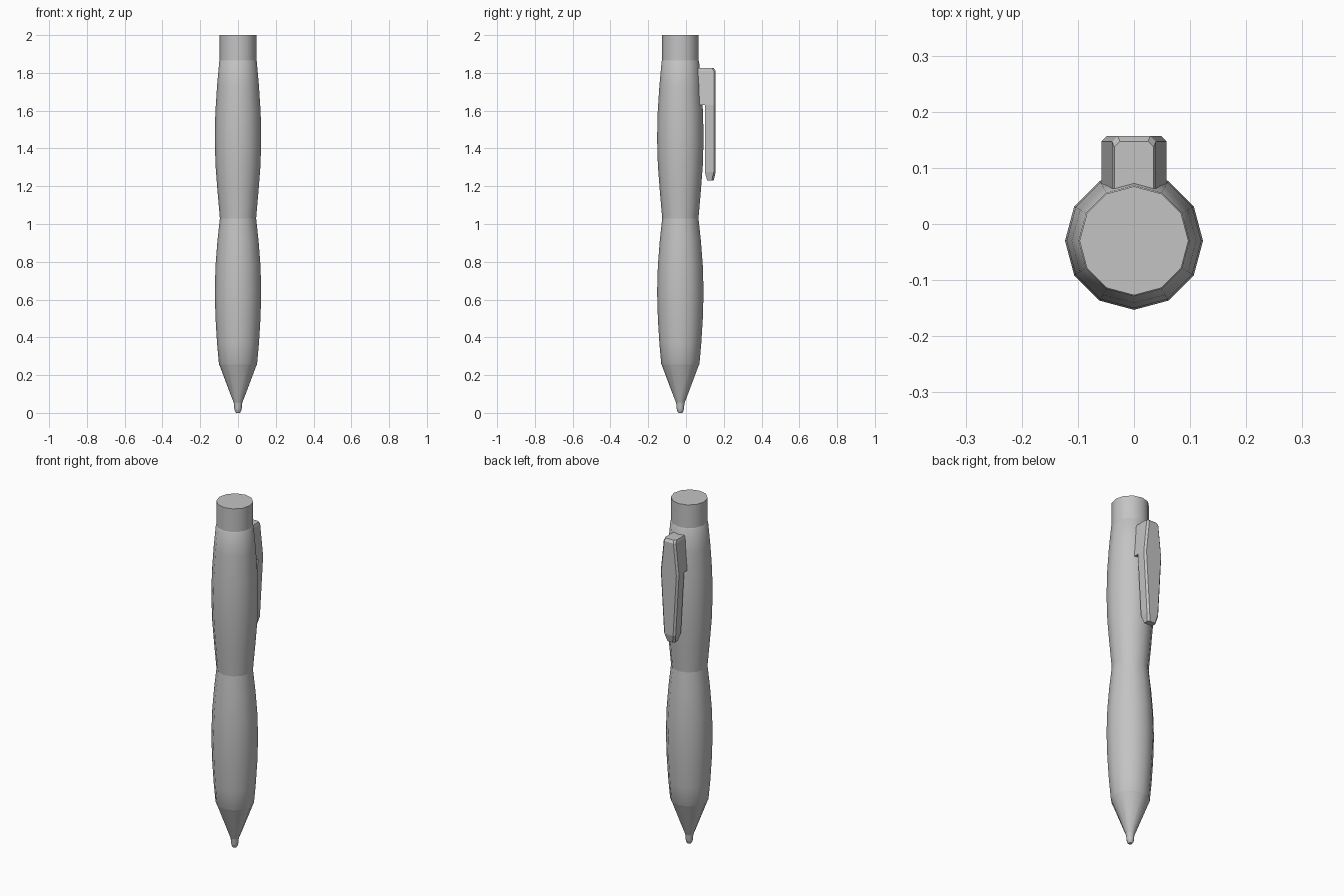
import bpy, bmesh, math

if "Cube" in bpy.data.objects:
    bpy.data.objects.remove(bpy.data.objects["Cube"])

AXIS_Y = -0.03   # pen axis sits slightly forward so the clip is included in the centring
SIDES = 12

grey = bpy.data.materials.new("plain grey")
grey.diffuse_color = (0.55, 0.55, 0.55, 1)
grey.use_nodes = True
grey.node_tree.nodes["Principled BSDF"].inputs["Base Color"].default_value = grey.diffuse_color


def finish(name, bm, smooth):
    bmesh.ops.recalc_face_normals(bm, faces=bm.faces)
    me = bpy.data.meshes.new(name)
    bm.to_mesh(me)
    bm.free()
    me.materials.append(grey)
    ob = bpy.data.objects.new(name, me)
    bpy.context.collection.objects.link(ob)
    if smooth:
        bpy.ops.object.select_all(action='DESELECT')
        ob.select_set(True)
        bpy.context.view_layer.objects.active = ob
        bpy.ops.object.shade_smooth_by_angle(angle=math.radians(36))
    return ob


def loft(name, rings, smooth, cap_start, cap_end):
    """Bridge a list of equal-length point rings."""
    bm = bmesh.new()
    loops = [[bm.verts.new(p) for p in ring] for ring in rings]
    n = len(loops[0])
    for a, b in zip(loops, loops[1:]):
        for i in range(n):
            j = (i + 1) % n
            bm.faces.new((a[i], a[j], b[j], b[i]))
    if cap_start:
        bm.faces.new(loops[0][::-1])
    if cap_end:
        bm.faces.new(loops[-1])
    return finish(name, bm, smooth)


def turned(name, profile, cap_start=False, cap_end=False):
    """Twelve-sided turned part from (radius, height) points."""
    rings = [[(r * math.cos(math.tau * i / SIDES),
               AXIS_Y + r * math.sin(math.tau * i / SIDES), z)
              for i in range(SIDES)] for r, z in profile]
    return loft(name, rings, True, cap_start, cap_end)


# Writing point and cone
turned("writing_point", [(0.010, 0.0), (0.016, 0.008), (0.020, 0.025),
                         (0.021, 0.045), (0.023, 0.055)], cap_start=True)
turned("nose_cone", [(0.023, 0.055), (0.035, 0.085), (0.097, 0.25)])

# Two bulging barrel halves
turned("lower_barrel", [(0.097, 0.25), (0.101, 0.258), (0.111, 0.37), (0.119, 0.50),
                        (0.123, 0.64), (0.119, 0.78), (0.109, 0.91), (0.096, 1.03)])
turned("upper_barrel", [(0.096, 1.03), (0.109, 1.18), (0.119, 1.31), (0.123, 1.45),
                        (0.120, 1.59), (0.111, 1.73), (0.099, 1.862), (0.097, 1.865)])

# Push button
turned("push_button", [(0.097, 1.865), (0.097, 2.0)], cap_end=True)


# Clip: chamfered sections given as height, half width, inner y, outer y
def clip_section(z, w, yi, yo):
    c = 0.010
    return [(-w, yi, z), (w, yi, z), (w, yo - c, z),
            (w - c, yo, z), (c - w, yo, z), (-w, yo - c, z)]


sections = [(1.23, 0.026, 0.112, 0.146), (1.275, 0.037, 0.100, 0.157),
            (1.63, 0.058, 0.100, 0.157), (1.63, 0.058, 0.065, 0.157),
            (1.81, 0.039, 0.062, 0.157), (1.825, 0.035, 0.062, 0.147)]
loft("pocket_clip", [clip_section(*s) for s in sections], False, True, True)
